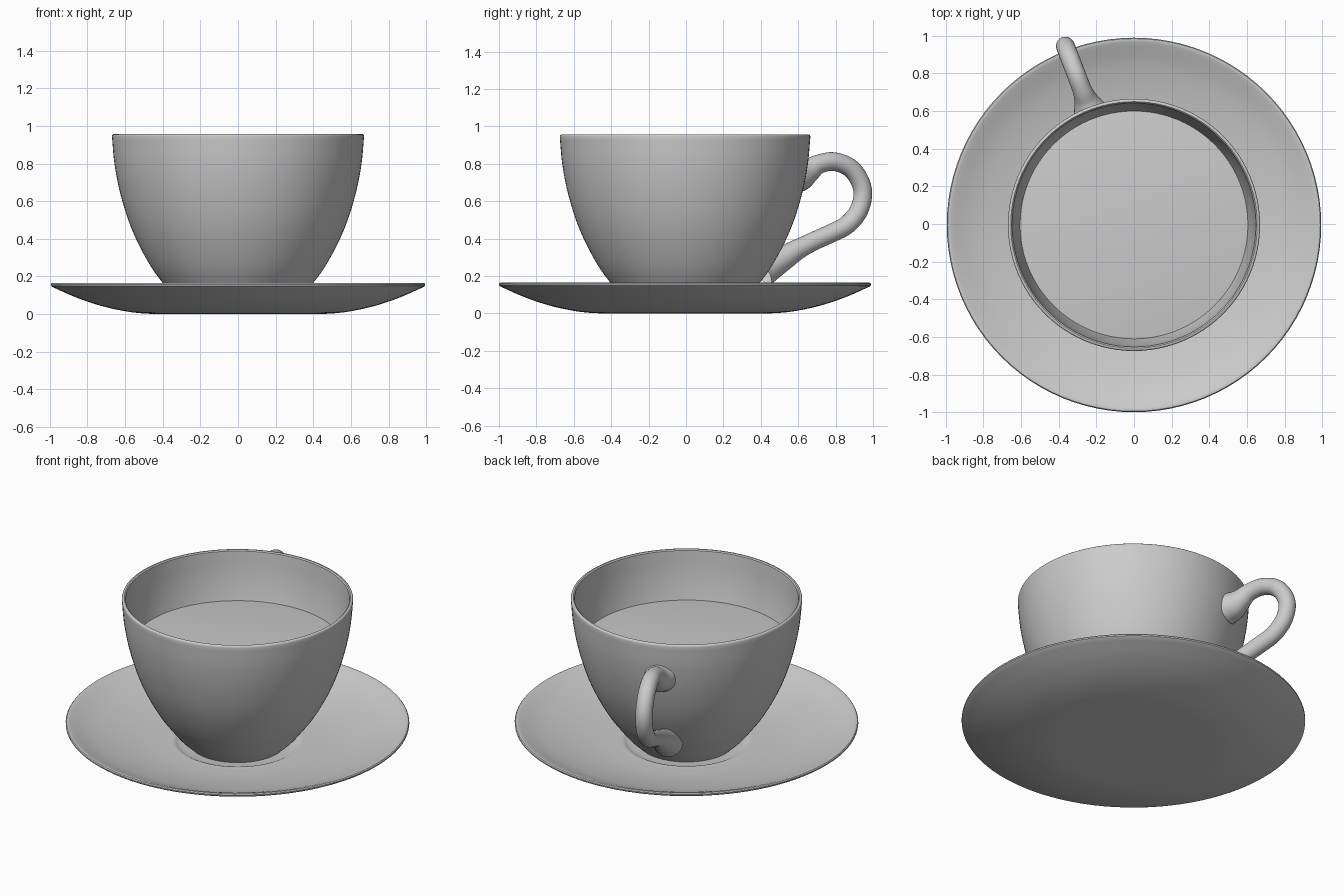
import bpy, bmesh, math
from mathutils import Vector

if "Cube" in bpy.data.objects:
    bpy.data.objects.remove(bpy.data.objects["Cube"])

CY = -0.005          # shared axis of cup and saucer
SEG = 96


def spline(pts, n=6):
    """Catmull-Rom through points of any dimension."""
    p = [Vector(q) for q in pts]
    p = [2 * p[0] - p[1]] + p + [2 * p[-1] - p[-2]]
    out = []
    for i in range(1, len(p) - 2):
        a, b, c, d = p[i - 1:i + 3]
        for k in range(n):
            t = k / n
            out.append(0.5 * (2 * b + (c - a) * t + (2 * a - 5 * b + 4 * c - d) * t * t
                              + (3 * b - a - 3 * c + d) * t ** 3))
    return out + [p[-2]]


def finish(name, bm):
    bmesh.ops.remove_doubles(bm, verts=bm.verts, dist=1e-5)
    bmesh.ops.recalc_face_normals(bm, faces=bm.faces)
    me = bpy.data.meshes.new(name)
    bm.to_mesh(me)
    bm.free()
    ob = bpy.data.objects.new(name, me)
    bpy.context.collection.objects.link(ob)
    ob.location.y = CY
    bpy.ops.object.select_all(action='DESELECT')
    ob.select_set(True)
    bpy.context.view_layer.objects.active = ob
    bpy.ops.object.shade_smooth_by_angle(angle=math.radians(40))
    return ob


def lathe(name, profile):
    bm = bmesh.new()
    vs = [bm.verts.new((r, 0, z)) for r, z in profile]
    es = [bm.edges.new(e) for e in zip(vs, vs[1:])]
    bmesh.ops.spin(bm, geom=vs + es, cent=(0, 0, 0), axis=(0, 0, 1),
                   angle=2 * math.pi, steps=SEG)
    return finish(name, bm)


# Saucer: curved underside, rounded rim, dished top with a shallow well
under = spline([(0.40, 0), (0.50, 0.003), (0.60, 0.015), (0.73, 0.044),
                (0.86, 0.088), (0.985, 0.143)])
top = spline([(0.972, 0.162), (0.85, 0.115), (0.70, 0.078), (0.55, 0.055), (0.42, 0.047),
              (0.37, 0.046), (0.345, 0.036), (0.32, 0.030)])
lathe("saucer", [(0, 0)] + under + [(0.994, 0.150), (0.995, 0.158), (0.990, 0.164),
                                    (0.982, 0.165)] + top + [(0, 0.030)])

# Cup: thin wall that follows the outer curve
outer = spline([(0.28, 0.032), (0.345, 0.095), (0.40, 0.165), (0.455, 0.24), (0.51, 0.335),
                (0.56, 0.44), (0.60, 0.55), (0.635, 0.68), (0.658, 0.81), (0.670, 0.945)])
inner = [(r - 0.022, z + 0.006) for r, z in outer if z > 0.06][::-1]
lathe("cup", [(0, 0.032)] + outer + [(0.668, 0.953), (0.663, 0.957), (0.655, 0.957)]
      + inner + [(0, inner[-1][1])])

# Drink surface with a softly rounded edge
lathe("drink", [(0, 0.655), (0.600, 0.655), (0.610, 0.653), (0.614, 0.648), (0, 0.648)])


def cup_radius(z):
    for (r0, z0), (r1, z1) in zip(outer, outer[1:]):
        if z0 <= z <= z1:
            return r0 + (r1 - r0) * (z - z0) / (z1 - z0)
    return outer[-1][0]


# Handle: swept tube (distance out, height, thickness), flared where it joins the wall
ANG = math.radians(21)
DIR = Vector((-math.sin(ANG), math.cos(ANG), 0))
SIDE = Vector((DIR.y, -DIR.x, 0))
path = spline([(0.62, 0.735, 0.10), (0.665, 0.742, 0.085), (0.71, 0.765, 0.065),
               (0.765, 0.798, 0.052), (0.85, 0.812, 0.050), (0.94, 0.782, 0.050),
               (0.998, 0.715, 0.050), (1.018, 0.635, 0.050), (0.992, 0.545, 0.050),
               (0.925, 0.472, 0.050), (0.835, 0.428, 0.050), (0.75, 0.392, 0.050),
               (0.655, 0.348, 0.054), (0.57, 0.300, 0.066), (0.50, 0.262, 0.078),
               (0.44, 0.23, 0.09)], 8)
bm = bmesh.new()
rings = []
for i, p in enumerate(path):
    d = path[min(i + 1, len(path) - 1)] - path[max(i - 1, 0)]
    t = Vector((d.x, d.y)).normalized()
    nrm = DIR * -t.y + Vector((0, 0, t.x))
    c = DIR * p.x + Vector((0, 0, p.y))
    ring = []
    for k in range(24):
        a = 2 * math.pi * k / 24
        v = c + (nrm * math.cos(a) + SIDE * math.sin(a)) * p.z
        # keep the joint inside the thickness of the cup wall
        r, limit = math.hypot(v.x, v.y), cup_radius(v.z) - 0.008
        if r < limit:
            v.x, v.y = v.x * limit / r, v.y * limit / r
        ring.append(bm.verts.new(v))
    rings.append(ring)
for a, b in zip(rings, rings[1:]):
    for k in range(24):
        j = (k + 1) % 24
        bm.faces.new((a[k], a[j], b[j], b[k]))
finish("handle", bm)
